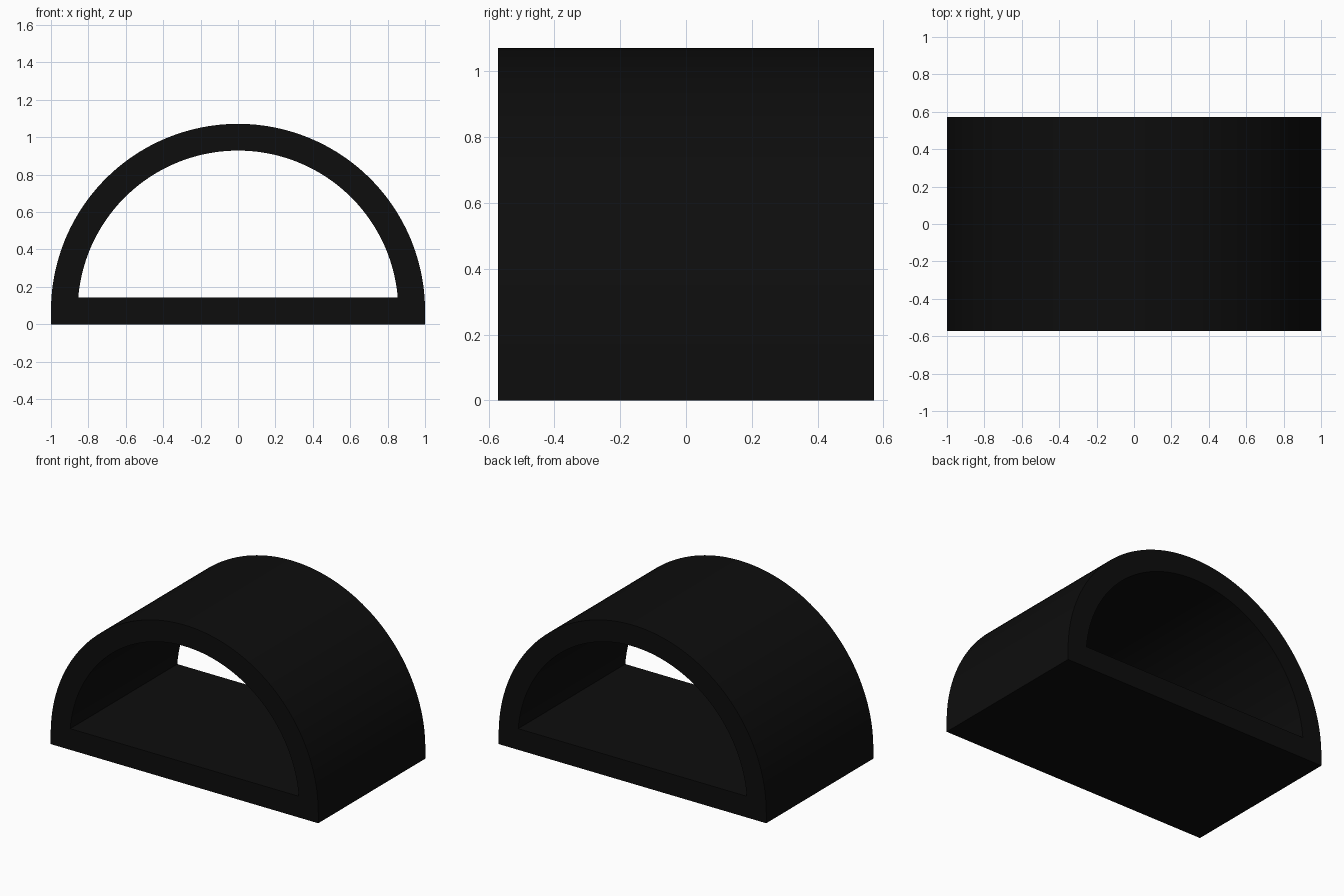
import bpy, bmesh, math

if "Cube" in bpy.data.objects:
    bpy.data.objects.remove(bpy.data.objects["Cube"])

U = 1 / 14            # half the wall thickness
HALF_DEPTH = 8 * U
SEGMENTS = 96


def arc(radius, start):
    """Arc from right to left, centred half a wall above the ground."""
    span = math.pi - 2 * start
    return [(radius * math.cos(start + span * i / SEGMENTS),
             U + radius * math.sin(start + span * i / SEGMENTS))
            for i in range(SEGMENTS + 1)]


# Outer outline with short straight feet, inner outline with a flat floor
outer = [(1, 0)] + arc(1, 0) + [(-1, 0)]
inner = arc(12 * U, math.asin(1 / 12))
inner = [inner[0]] + inner + [inner[-1]]

# Tunnel body: bridge the two outlines, front and back
bm = bmesh.new()


def ring(points, y):
    return [bm.verts.new((x, y, z)) for x, z in points]


rings = [ring(outer, -HALF_DEPTH), ring(inner, -HALF_DEPTH),
         ring(inner, HALF_DEPTH), ring(outer, HALF_DEPTH)]
count = len(outer)
for r in range(4):
    a, b = rings[r], rings[(r + 1) % 4]
    for i in range(count):
        j = (i + 1) % count
        bm.faces.new((a[i], a[j], b[j], b[i]))
bmesh.ops.remove_doubles(bm, verts=bm.verts, dist=1e-5)
bmesh.ops.recalc_face_normals(bm, faces=bm.faces)

mesh = bpy.data.meshes.new("arched_tunnel")
bm.to_mesh(mesh)
bm.free()
tunnel = bpy.data.objects.new("arched_tunnel", mesh)
bpy.context.collection.objects.link(tunnel)

# Black finish
black = bpy.data.materials.new("black")
black.diffuse_color = (0.004, 0.004, 0.004, 1)
black.use_nodes = True
black.node_tree.nodes["Principled BSDF"].inputs["Base Color"].default_value = black.diffuse_color
mesh.materials.append(black)

# Smooth curve, sharp rims
bpy.context.view_layer.objects.active = tunnel
tunnel.select_set(True)
bpy.ops.object.shade_smooth_by_angle(angle=math.radians(30))
